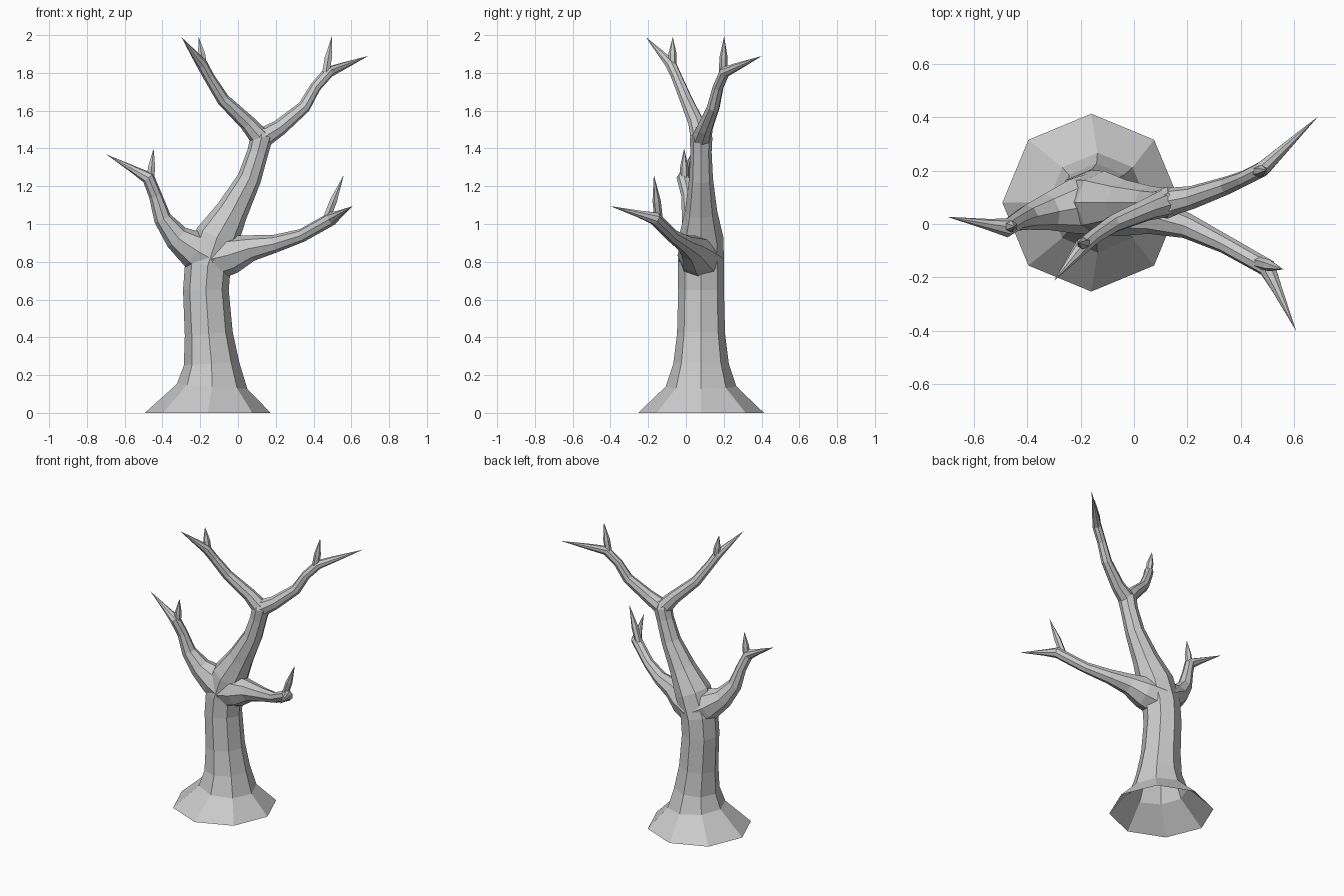
import bpy, bmesh, math
from mathutils import Vector

if "Cube" in bpy.data.objects:
    bpy.data.objects.remove(bpy.data.objects["Cube"])


def tube(name, pts, radii, sides, flat_start=False):
    """Tapered closed tube along pts; a radius of 0 makes a point."""
    pts = [Vector(p) for p in pts]
    bm = bmesh.new()
    rings = []
    side = Vector((1, 0, 0)) if flat_start else Vector((0, 1, 0))
    for i, (p, r) in enumerate(zip(pts, radii)):
        a = (p - pts[i - 1]).normalized() if i else Vector()
        b = (pts[i + 1] - p).normalized() if i < len(pts) - 1 else Vector()
        t = (a + b).normalized()
        if flat_start and i == 0:
            t = Vector((0, 0, 1))
        side = (side - t * side.dot(t)).normalized()
        up = t.cross(side)
        if r == 0:
            rings.append([bm.verts.new(p)])
            continue
        angles = [k * math.tau / sides for k in range(sides)]
        rings.append([bm.verts.new(p + r * (math.cos(w) * side + math.sin(w) * up))
                      for w in angles])
    bm.faces.new(rings[0][::-1])
    for lo, hi in zip(rings, rings[1:]):
        for k in range(sides):
            n = (k + 1) % sides
            if len(hi) == 1:
                bm.faces.new((lo[k], lo[n], hi[0]))
            else:
                bm.faces.new((lo[k], lo[n], hi[n], hi[k]))
    if len(rings[-1]) > 1:
        bm.faces.new(rings[-1])
    bmesh.ops.recalc_face_normals(bm, faces=bm.faces)
    me = bpy.data.meshes.new(name)
    bm.to_mesh(me)
    bm.free()
    ob = bpy.data.objects.new(name, me)
    bpy.context.collection.objects.link(ob)
    return ob


def branch(name, root, bends, tip, twig_tip, radii):
    """Limb through its bends to a fork, ending in a long spike and a twig."""
    bends = [Vector(p) for p in bends]
    fork, tip, twig_tip = bends[-1], Vector(tip), Vector(twig_tip)
    limb = tube(name + "_limb", [root, *bends, fork.lerp(tip, .35), tip],
                [*radii, .02, 0], 8)
    start = fork.lerp(bends[-2], .25)
    twig = tube(name + "_twig", [start, start.lerp(twig_tip, .45), twig_tip],
                [.022, .022, 0], 6)
    return [limb, twig]


# Trunk with flared foot, leaning up to the crown fork: (x, z, radius)
profile = [(-.16, 0, .333), (-.137, .14, .187), (-.14, .26, .147), (-.155, .42, .127),
           (-.17, .65, .121), (-.16, .78, .122), (-.11, .93, .118), (-.03, 1.07, .085),
           (.06, 1.24, .063), (.105, 1.38, .056), (.125, 1.46, .06), (.125, 1.505, .035)]
trunk = tube("tree", [(x, .08, z) for x, z, r in profile], [r for x, z, r in profile], 8, True)

# Two thick low limbs
low_root, low_radii = (-.14, .078, .815), (.118, .102, .069, .047, .035, .035)
parts = branch("left", low_root,
               [(-.23, .065, .865), (-.325, .045, .93), (-.40, .025, 1.03),
                (-.437, .01, 1.15), (-.475, -.015, 1.245)],
               (-.70, .027, 1.37), (-.447, -.01, 1.40), low_radii)
parts += branch("right", low_root,
                [(-.03, .055, .84), (.07, .03, .873), (.20, -.008, .897),
                 (.34, -.075, .94), (.50, -.165, 1.03)],
                (.608, -.402, 1.095), (.56, -.17, 1.26), low_radii)

# Two slender crown limbs
top_root, top_radii = (.123, .08, 1.45), (.055, .043, .034, .029, .03)
parts += branch("crown_left", top_root,
                [(.05, .055, 1.535), (-.08, 0, 1.66), (-.155, -.05, 1.78),
                 (-.19, -.08, 1.845)],
                (-.30, -.213, 1.99), (-.208, -.07, 1.99), top_radii)
parts += branch("crown_right", top_root,
                [(.22, .10, 1.51), (.35, .145, 1.62), (.41, .17, 1.725),
                 (.48, .205, 1.805)],
                (.69, .403, 1.89), (.497, .202, 1.995), top_radii)

# Fuse everything into one skin
bpy.context.view_layer.objects.active = trunk
for part in parts:
    mod = trunk.modifiers.new("fuse", 'BOOLEAN')
    mod.operation, mod.solver, mod.object = 'UNION', 'EXACT', part
    bpy.ops.object.modifier_apply(modifier=mod.name)
    bpy.data.objects.remove(part)

# Open underside
bm = bmesh.new()
bm.from_mesh(trunk.data)
under = [f for f in bm.faces if all(v.co.z < .001 for v in f.verts)]
bmesh.ops.delete(bm, geom=under, context='FACES')
bm.to_mesh(trunk.data)
bm.free()
